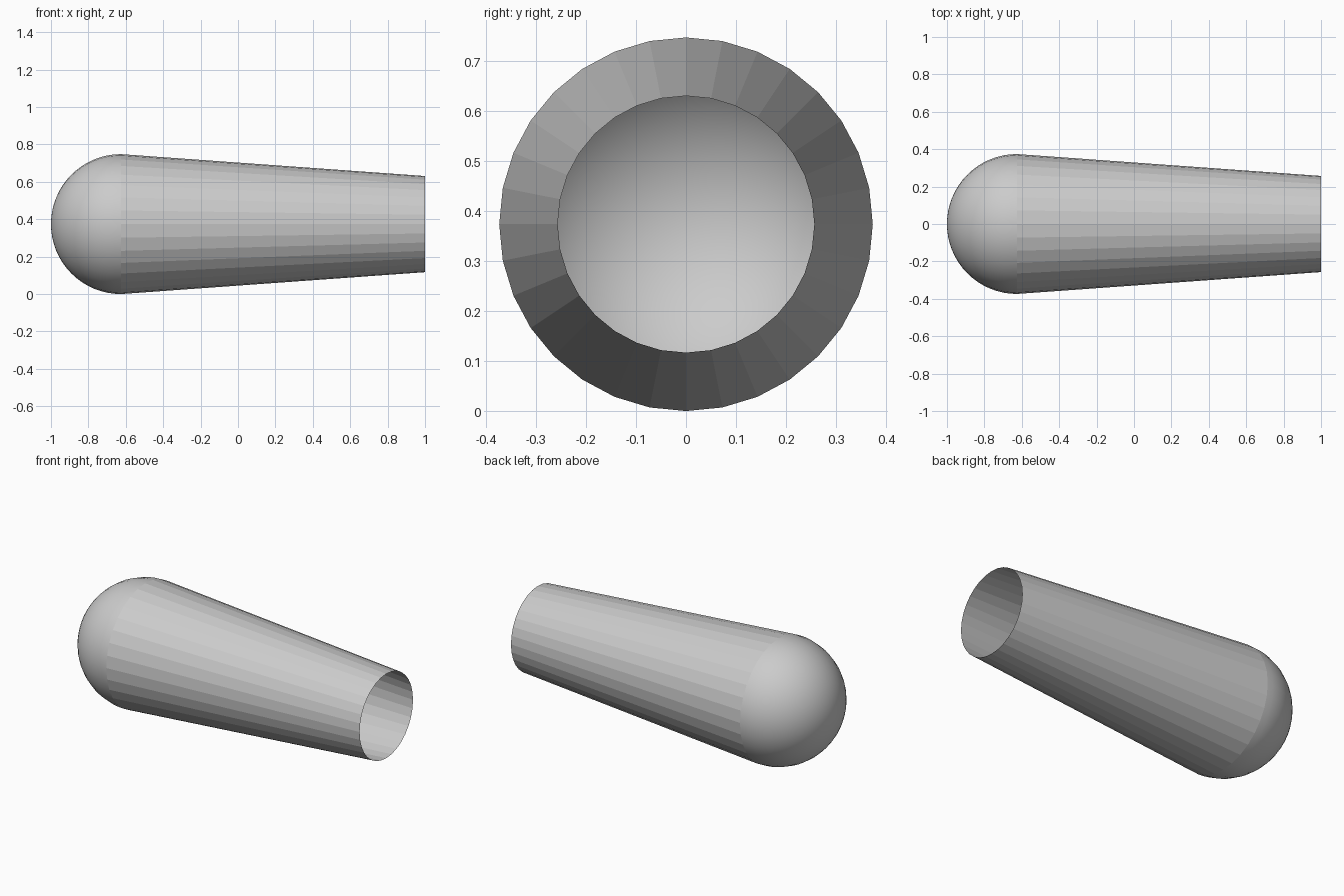
import bpy, bmesh
from math import sin, cos, pi

if "Cube" in bpy.data.objects:
    bpy.data.objects.remove(bpy.data.objects["Cube"])

SIDES = 32
R_BIG, R_END = 0.374, 0.257
X_SEAM, X_END = -1 + R_BIG, 1.0


def revolve(name, profile, smooth):
    """Open surface turned around the x axis; profile is (x, radius) pairs."""
    bm = bmesh.new()
    rings = []
    for x, r in profile:
        count = SIDES if r > 1e-6 else 1
        rings.append([bm.verts.new((x, r * sin(2 * pi * i / SIDES), r * cos(2 * pi * i / SIDES)))
                      for i in range(count)])
    for a, b in zip(rings, rings[1:]):
        for i in range(SIDES):
            j = (i + 1) % SIDES
            if len(a) == 1:
                f = bm.faces.new((a[0], b[j], b[i]))
            else:
                f = bm.faces.new((a[i], a[j], b[j], b[i]))
            f.smooth = smooth
    # make normals point outwards
    bm.normal_update()
    if sum(f.normal.y * f.calc_center_median().y for f in bm.faces) < 0:
        bmesh.ops.reverse_faces(bm, faces=bm.faces[:])
    mesh = bpy.data.meshes.new(name)
    bm.to_mesh(mesh)
    bm.free()
    obj = bpy.data.objects.new(name, mesh)
    obj.location.z = R_BIG
    bpy.context.collection.objects.link(obj)
    return obj


# Smooth hemispherical cap, hollow inside
STEPS = 16
dome = [(X_SEAM - R_BIG * cos(pi / 2 * k / STEPS), R_BIG * sin(pi / 2 * k / STEPS))
        for k in range(STEPS + 1)]
revolve("round_cap", dome, True)

# Faceted tapered tube, open at the narrow end
revolve("tapered_tube", [(X_SEAM, R_BIG), (X_END, R_END)], False)
